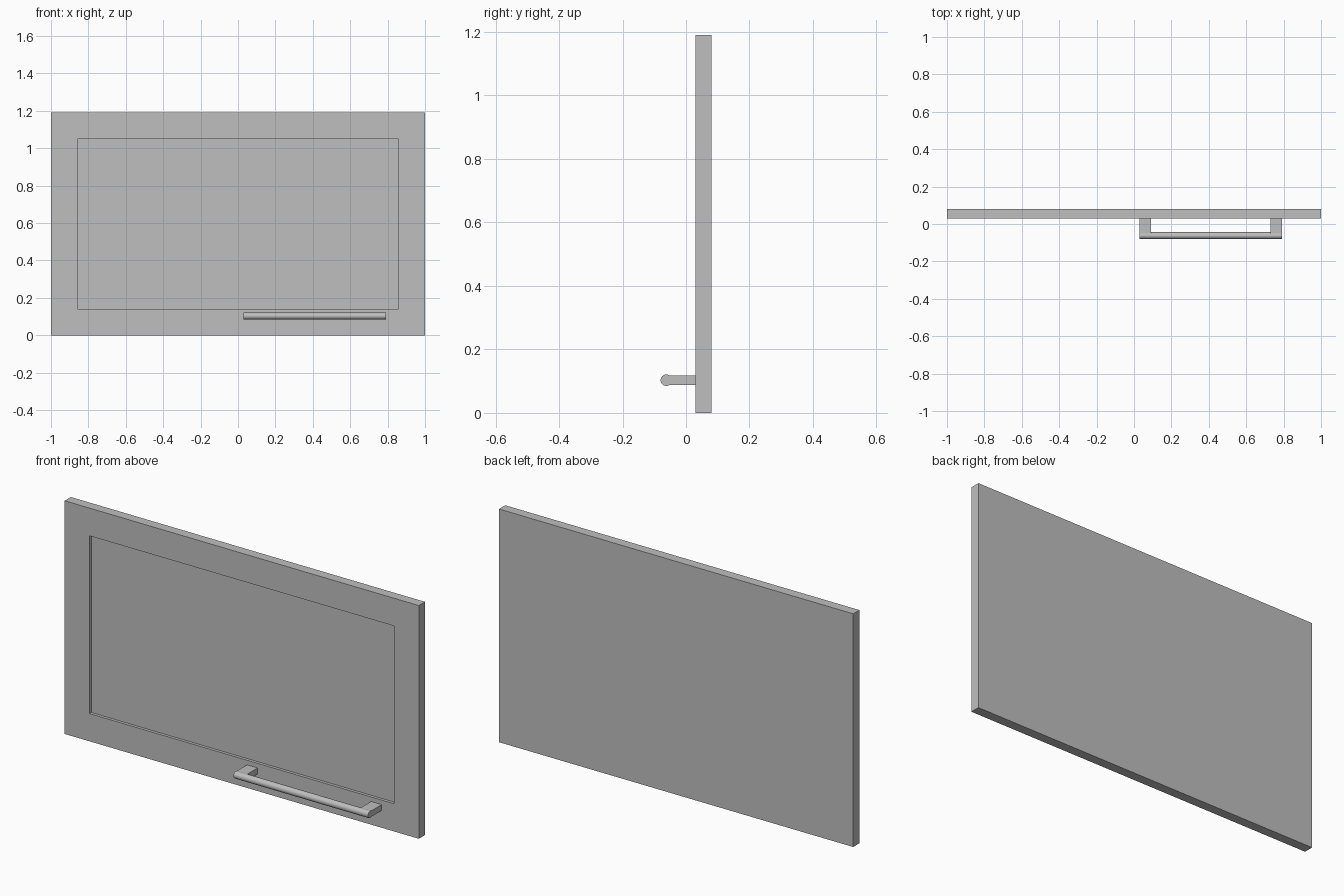
import bpy
import bmesh
from math import pi
from mathutils import Matrix, Vector

cube = bpy.data.objects.get("Cube")
if cube:
    bpy.data.objects.remove(cube, do_unlink=True)

grey = bpy.data.materials.new("neutral grey")
grey.use_nodes = True
grey.diffuse_color = (0.52, 0.52, 0.52, 1)
grey.node_tree.nodes["Principled BSDF"].inputs["Base Color"].default_value = grey.diffuse_color


def add_box(bm, low, high):
    low, high = Vector(low), Vector(high)
    place = Matrix.Translation((low + high) / 2) @ Matrix.Diagonal((*(high - low), 1))
    bmesh.ops.create_cube(bm, size=1, matrix=place)


def finish(bm, name):
    mesh = bpy.data.meshes.new(name)
    bm.to_mesh(mesh)
    bm.free()
    mesh.materials.append(grey)
    obj = bpy.data.objects.new(name, mesh)
    bpy.context.collection.objects.link(obj)
    return obj


# Door slab with a shallow recessed panel in its front
bm = bmesh.new()
add_box(bm, (-1, 0.03, 0), (1, 0.08, 1.19))
bm.normal_update()
front = min(bm.faces, key=lambda f: f.calc_center_median().y)
bmesh.ops.inset_region(bm, faces=[front], thickness=0.2)
rim = bmesh.ops.extrude_face_region(bm, geom=[front])["geom"]
bmesh.ops.delete(bm, geom=[front], context='FACES_ONLY')
bmesh.ops.translate(bm, vec=(0, 0.015, 0),
                    verts=[v for v in rim if isinstance(v, bmesh.types.BMVert)])
bmesh.ops.recalc_face_normals(bm, faces=bm.faces)
finish(bm, "door_panel")

# Round handle bar
LEFT, RIGHT, BAR_Y, BAR_Z, RADIUS = 0.03, 0.79, -0.062, 0.103, 0.018
bm = bmesh.new()
bmesh.ops.create_cone(
    bm, cap_ends=True, segments=32, radius1=RADIUS, radius2=RADIUS, depth=RIGHT - LEFT,
    matrix=Matrix.Translation(((LEFT + RIGHT) / 2, BAR_Y, BAR_Z)) @ Matrix.Rotation(pi / 2, 4, 'Y'))
bar = finish(bm, "handle_bar")
bpy.ops.object.select_all(action='DESELECT')
bar.select_set(True)
bpy.context.view_layer.objects.active = bar
bpy.ops.object.shade_smooth_by_angle()

# Flat posts joining the bar to the door
for name, x in (("handle_post_right", LEFT), ("handle_post_left", RIGHT - 0.06)):
    bm = bmesh.new()
    add_box(bm, (x, BAR_Y, BAR_Z - 0.015), (x + 0.06, 0.03, BAR_Z + 0.015))
    finish(bm, name)
